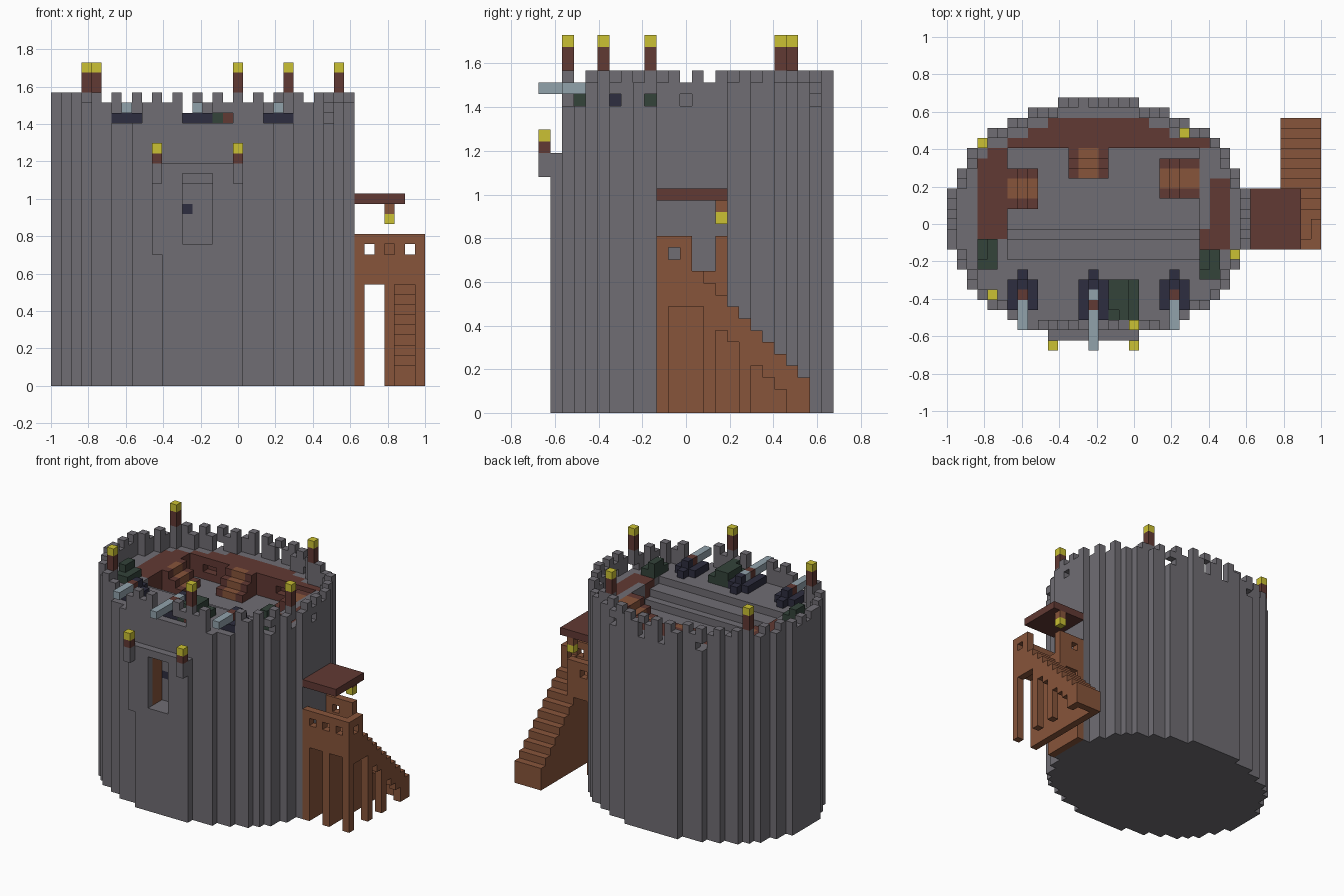
import bpy, bmesh, math

if "Cube" in bpy.data.objects:
    bpy.data.objects.remove(bpy.data.objects["Cube"], do_unlink=True)

V = 2 / 37                      # edge of one block
OX, OY = -1.0, -12.5 * V        # grid origin
COLOURS = {
    "stone": (0.160, 0.153, 0.172), "wood": (0.245, 0.090, 0.043),
    "dark_wood": (0.120, 0.041, 0.033), "iron": (0.027, 0.027, 0.050),
    "crate_green": (0.033, 0.056, 0.042), "steel": (0.285, 0.360, 0.410),
    "flame": (0.600, 0.535, 0.033),
}
mats = {}
for name, rgb in COLOURS.items():
    m = bpy.data.materials.new(name)
    m.use_nodes = True
    m.diffuse_color = (*rgb, 1)
    m.node_tree.nodes["Principled BSDF"].inputs["Base Color"].default_value = (*rgb, 1)
    mats[name] = m

cells = {}                      # block -> (part, colour)


def fill(part, col, i, j, k, rule=None):
    """Fill a box of blocks (half-open ranges), optionally filtered by a rule on i, j."""
    for a in range(*i):
        for b in range(*j):
            if rule is None or rule(a, b):
                for c in range(*k):
                    cells[a, b, c] = (part, col)


def cut(i, j, k):
    for a in range(*i):
        for b in range(*j):
            for c in range(*k):
                cells.pop((a, b, c), None)


def outer(i, j):
    """Oval footprint, flattened at the front."""
    dy = (j + 0.5 - 13) / 12
    return j >= 2 and abs(dy) < 1 and abs(i - 14.5) < round(15 * math.sqrt(1 - dy * dy) - 0.02)


def rim(i, j):
    return outer(i, j) and not all(outer(i + a, j + b)
                                   for a, b in ((1, 0), (-1, 0), (0, 1), (0, -1)))


def is_side(i, j):
    return abs(i - 14.5) / 15 > abs(j - 12.5) / 12


def merlon(i, j):
    if not rim(i, j):
        return False
    if not is_side(i, j):
        return i % 2 == 0
    odd = i > 14 or 11 <= j <= 15
    return j % 2 == (1 if odd else 0)


# Tower body and crenellated parapet
X, Y = (0, 30), (0, 26)
fill("tower", "stone", X, Y, (0, 26), outer)
fill("parapet", "stone", X, Y, (26, 28), rim)
fill("parapet", "stone", X, Y, (28, 29), merlon)

# Loopholes on the left flank and the rear
for j in (3, 6, 9, 12):
    for i in range(15, 30):
        if rim(i, j):
            cut((i, i + 1), (j, j + 1), (26, 27))
for i, top in ((8, 27), (13, 28), (16, 28), (21, 27)):
    cut((i, i + 1), (23, 25), (26, top))

# Sunken courtyard with broad stone steps
cut((6, 25), (12, 20), (23, 26))
cut((6, 25), (11, 12), (24, 26))
cut((6, 25), (9, 11), (25, 26))

# Raised timber walkway round the courtyard
for i, j in (((10, 20), (22, 23)), ((8, 22), (21, 22)), ((6, 26), (20, 21)), ((4, 6), (19, 20)),
             ((3, 6), (11, 19)), ((26, 28), (12, 17)), ((25, 28), (10, 12))):
    fill("walkway", "dark_wood", i, j, (23, 26))
for i in (8, 19):
    cut((i, i + 2), (20, 21), (24, 25))

# Courtyard stairs: dark outer treads, lighter middle
for n in range(3):
    k = (23, 24 + n)
    fill("courtyard_stairs", "dark_wood", (8 - n, 9 - n), (14, 18), k)
    fill("courtyard_stairs", "wood", (8 - n, 9 - n), (15, 17), k)
    fill("courtyard_stairs", "dark_wood", (12, 16), (17 + n, 18 + n), k)
    fill("courtyard_stairs", "wood", (13, 15), (17 + n, 18 + n), k)
    fill("courtyard_stairs", "dark_wood", (21 + n, 22 + n), (15, 19), k)
    fill("courtyard_stairs", "wood", (21 + n, 22 + n), (16, 18), k)
fill("courtyard_stairs", "dark_wood", (24, 25), (15, 19), (23, 26))
fill("courtyard_stairs", "wood", (24, 25), (16, 18), (23, 26))

# Front gatehouse slab with deep window recess
fill("gatehouse", "stone", (11, 19), (1, 2), (0, 22))
fill("gatehouse", "stone", (10, 11), (1, 2), (13, 22))
cut((13, 16), (1, 4), (14, 21))
for i in (12, 16):
    fill("window_lining", "wood", (i, i + 1), (2, 4), (14, 21))
fill("window_lintel", "stone", (13, 16), (3, 4), (20, 21))
fill("window_slit", "iron", (13, 14), (4, 5), (17, 18))

# Gun ports, carriages and barrels
for ci, s in ((7, 2), (14, 0), (22, 2)):
    cut((ci - 1, ci + 2), (1, 4), (26, 29))
    fill("gun_carriages", "iron", (ci - 1, ci + 2), (3 + s // 2, 7), (26, 27))
    fill("gun_carriages", "iron", (ci, ci + 1), (7, 8), (26, 27))
    fill("gun_barrels", "steel", (ci, ci + 1), (s, 4 + s // 2), (27, 28))
    fill("gun_bands", "dark_wood", (ci, ci + 1), (4 + s // 2, 5 + s // 2), (27, 28))
    if s == 0:
        fill("gun_barrels", "steel", (ci, ci + 1), (5, 6), (27, 28))
    fill("gun_breeches", "iron", (ci, ci + 1), (6, 7), (27, 28))

# Supply crates, with a low slot in the front parapet
cut((16, 18), (2, 3), (26, 27))
for i, j in (((16, 19), (3, 7)), ((3, 5), (8, 11)), ((25, 27), (7, 10))):
    fill("crates", "crate_green", i, j, (26, 27))
    fill("crates", "crate_green", (i[0], i[1] - 1), (j[0] + 1, j[1]), (27, 28))
fill("crates", "crate_green", (17, 18), (3, 4), (27, 28))
fill("crates", "dark_wood", (17, 18), (3, 4), (26, 27))

# Torches: battlement posts and gatehouse brackets
for i, j in ((3, 20), (4, 5), (18, 2), (23, 21), (28, 9)):
    fill("parapet", "stone", (i, i + 1), (j, j + 1), (27 if j == 9 else 26, 29))
    fill("torch_posts", "dark_wood", (i, i + 1), (j, j + 1), (29, 31))
    fill("torch_flames", "flame", (i, i + 1), (j, j + 1), (31, 32))
for i in (10, 18):
    fill("torch_brackets", "stone", (i, i + 1), (0, 1), (20, 22))
    fill("torch_posts", "dark_wood", (i, i + 1), (0, 1), (22, 23))
    fill("torch_flames", "flame", (i, i + 1), (0, 1), (23, 24))

# Wooden side platform: front, side and rear rails, floor and tower-side wall
P = "side_platform"
fill(P, "wood", (30, 37), (10, 11), (10, 15))
fill(P, "wood", (36, 37), (10, 13), (10, 15))
fill(P, "wood", (30, 34), (15, 16), (10, 15))
fill(P, "wood", (30, 37), (10, 13), (11, 12))
fill(P, "wood", (30, 34), (13, 16), (11, 12))
fill(P, "wood", (30, 31), (10, 16), (0, 11))
for i in (31, 33, 35):
    cut((i, i + 1), (10, 11), (13, 14))
cut((31, 32), (15, 16), (13, 14))
cut((36, 37), (11, 12), (13, 14))

# Outer staircase between two side walls
S = "outer_stairs"
for j in range(10, 23):
    top = min(12, 25 - j)
    for i in (33, 36):
        fill(S, "wood", (i, i + 1), (j, j + 1), (0, top))
    fill(S, "wood", (34, 36), (j, j + 1), (0 if j == 22 else top - 2, top))
cut((36, 37), (11, 14), (0, 9))
for j, top in ((15, 7), (16, 6), (18, 4), (19, 3), (20, 2)):
    cut((36, 37), (j, j + 1), (0, top))

# Canopy and hanging lantern
fill("canopy", "dark_wood", (30, 35), (10, 16), (18, 19))
fill("lantern_post", "wood", (33, 34), (15, 16), (17, 18))
fill("lantern", "flame", (33, 34), (15, 16), (16, 17))

# Turn the blocks into one mesh object per part, keeping exposed faces only
DIRS = [(a, s) for a in range(3) for s in (0, 1)]


def build(part):
    bm = bmesh.new()
    used, verts = [], {}
    for c, (p, col) in cells.items():
        if p != part:
            continue
        if col not in used:
            used.append(col)
        for axis, s in DIRS:
            n = list(c)
            n[axis] += 2 * s - 1
            if tuple(n) in cells:
                continue
            u, w = (axis + 1) % 3, (axis + 2) % 3
            loop = []
            for du, dw in ((0, 0), (1, 0), (1, 1), (0, 1)):
                q = list(c)
                q[axis] += s
                q[u] += du
                q[w] += dw
                q = tuple(q)
                if q not in verts:
                    verts[q] = bm.verts.new((OX + q[0] * V, OY + q[1] * V, q[2] * V))
                loop.append(verts[q])
            face = bm.faces.new(loop if s else loop[::-1])
            face.material_index = used.index(col)
    bmesh.ops.dissolve_limit(bm, angle_limit=0.01, verts=bm.verts[:], edges=bm.edges[:],
                             delimit={"MATERIAL"})
    me = bpy.data.meshes.new(part)
    bm.to_mesh(me)
    bm.free()
    for col in used:
        me.materials.append(mats[col])
    bpy.context.collection.objects.link(bpy.data.objects.new(part, me))


for part in dict.fromkeys(p for p, _ in cells.values()):
    build(part)
